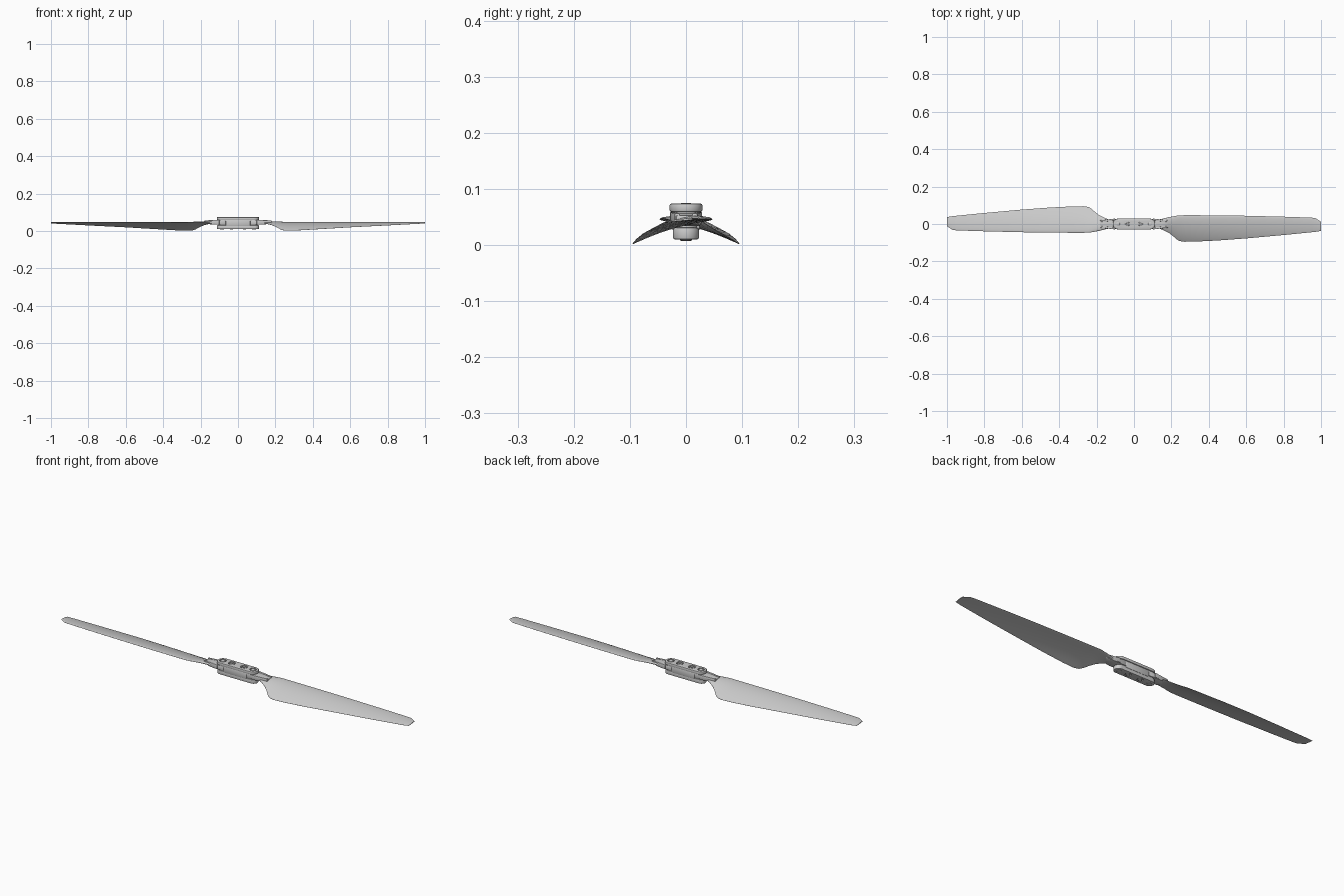
import bpy, bmesh
from math import sin, cos, pi
from mathutils import Matrix

if "Cube" in bpy.data.objects:
    bpy.data.objects.remove(bpy.data.objects["Cube"])


def finish(bm, name, angle=0.6, bevel=0.0):
    bmesh.ops.recalc_face_normals(bm, faces=bm.faces)
    me = bpy.data.meshes.new(name)
    bm.to_mesh(me)
    bm.free()
    ob = bpy.data.objects.new(name, me)
    bpy.context.collection.objects.link(ob)
    bpy.ops.object.select_all(action='DESELECT')
    ob.select_set(True)
    bpy.context.view_layer.objects.active = ob
    if bevel:
        m = ob.modifiers.new("bevel", 'BEVEL')
        m.width, m.segments, m.limit_method = bevel, 2, 'ANGLE'
        bpy.ops.object.modifier_apply(modifier=m.name)
    bpy.ops.object.shade_smooth_by_angle(angle=angle)
    return ob


def loft(rings):
    bm = bmesh.new()
    vs = [[bm.verts.new(p) for p in r] for r in rings]
    n = len(vs[0])
    for a, b in zip(vs, vs[1:]):
        for i in range(n):
            j = (i + 1) % n
            bm.faces.new((a[i], a[j], b[j], b[i]))
    bm.faces.new(vs[0][::-1])
    bm.faces.new(vs[-1])
    return bm


def turned(bm, side):
    # side 1 is the second blade, half a turn about z
    bm.transform(Matrix.Rotation(pi * side, 4, 'Z'))
    return bm


def stadium(half_len, r, z, n=12):
    pts = []
    for s in (1, -1):
        for i in range(n + 1):
            a = -pi / 2 + pi * i / n
            pts.append((s * (half_len - r + r * cos(a)), s * r * sin(a), z))
    return pts


def plate(name, half_len, r, z0, z1, bevel=0.003):
    return finish(loft([stadium(half_len, r, z0), stadium(half_len, r, z1)]), name, bevel=bevel)


def disc(name, x, r, z0, z1, n=32, bevel=0.0):
    bm = loft([[(x + r * cos(2 * pi * i / n), r * sin(2 * pi * i / n), z) for i in range(n)]
               for z in (z0, z1)])
    return finish(bm, name, bevel=bevel)


def cut(ob, cutter):
    m = ob.modifiers.new("cut", 'BOOLEAN')
    m.operation, m.object, m.solver = 'DIFFERENCE', cutter, 'EXACT'
    bpy.context.view_layer.objects.active = ob
    bpy.ops.object.modifier_apply(modifier=m.name)
    bpy.data.objects.remove(cutter)


# Blade stations: x, leading y, leading z, trailing y, trailing z, camber, thickness
stations = [
    (0.08, 0.018, 0.044, -0.018, 0.044, 0.000, 0.020),
    (0.13, 0.023, 0.045, -0.022, 0.043, 0.000, 0.018),
    (0.16, 0.030, 0.047, -0.034, 0.038, 0.002, 0.013),
    (0.185, 0.036, 0.048, -0.047, 0.030, 0.004, 0.010),
    (0.205, 0.040, 0.048, -0.061, 0.021, 0.006, 0.009),
    (0.225, 0.044, 0.048, -0.080, 0.010, 0.008, 0.008),
    (0.243, 0.046, 0.047, -0.091, 0.004, 0.009, 0.008),
    (0.27, 0.047, 0.046, -0.095, 0.002, 0.009, 0.008),
    (0.33, 0.047, 0.046, -0.094, 0.004, 0.009, 0.008),
    (0.45, 0.046, 0.046, -0.088, 0.011, 0.007, 0.007),
    (0.60, 0.044, 0.046, -0.077, 0.020, 0.005, 0.006),
    (0.80, 0.039, 0.046, -0.059, 0.030, 0.003, 0.005),
    (0.95, 0.034, 0.046, -0.044, 0.038, 0.002, 0.004),
    (0.97, 0.031, 0.046, -0.042, 0.039, 0.002, 0.004),
    (1.00, 0.012, 0.046, -0.037, 0.041, 0.001, 0.003),
]


def section(x, ly, lz, ty, tz, camber, thick, n=12):
    def point(t, side):
        h = thick * 0.5 * (max(sin(pi * t ** 0.7), 0.0) ** 0.6 + 0.08)
        return (x, ly + (ty - ly) * t, lz + (tz - lz) * t + camber * 4 * t * (1 - t) + side * h)
    ts = [(1 - cos(pi * i / n)) / 2 for i in range(n + 1)]
    return [point(t, 1) for t in ts] + [point(t, -1) for t in reversed(ts)]


for side, tag in enumerate(("right", "left")):
    finish(turned(loft([section(*s) for s in stations]), side), tag + "_blade", 0.8)

    # Thick root block that tapers into the blade
    rings = []
    for x, w, z0, z1 in ((0.065, 0.024, 0.034, 0.057), (0.12, 0.026, 0.034, 0.057),
                         (0.15, 0.023, 0.036, 0.056), (0.182, 0.018, 0.042, 0.053)):
        rings.append([(x, -w, z0), (x, w, z0), (x, w, z1), (x, -w, z1)])
    finish(turned(loft(rings), side), tag + "_blade_root", bevel=0.003)

    # Side ribs of the root
    for s in (1, -1):
        rib = [[(x, s * y0, z0), (x, s * y1, z0), (x, s * y1, z1), (x, s * y0, z1)]
               for x, y0, y1, z0, z1 in ((0.10, 0.018, 0.029, 0.036, 0.059),
                                         (0.18, 0.011, 0.020, 0.042, 0.057))]
        finish(turned(loft(rib), side), tag + "_root_rib", bevel=0.002)

# Hub clamp plates and the block between them
top = plate("hub_top_plate", 0.113, 0.029, 0.059, 0.074)
plate("hub_top_step", 0.107, 0.024, 0.052, 0.060, 0.001)
bottom = plate("hub_bottom_plate", 0.112, 0.023, 0.010, 0.031)
plate("hub_bottom_step", 0.104, 0.020, 0.030, 0.036, 0.001)
finish(loft([[(s * 0.066, -0.025, 0.026), (s * 0.066, 0.025, 0.026),
              (s * 0.066, 0.025, 0.062), (s * 0.066, -0.025, 0.062)] for s in (-1, 1)]),
       "hub_centre_block", bevel=0.004)

# Recesses, screws and pivot pins
for x in (-0.035, 0.035):
    cut(top, disc("cutter", x, 0.017, 0.066, 0.09))
    cut(bottom, disc("cutter", x, 0.014, -0.01, 0.016))
    screw = disc("hub_screw", x, 0.012, 0.060, 0.073, bevel=0.002)
    cut(screw, disc("cutter", x, 0.006, 0.067, 0.09, n=6))
    disc("hub_screw_end", x, 0.009, 0.007, 0.020, bevel=0.001)
for x in (-0.086, 0.086):
    cut(top, disc("cutter", x, 0.016, 0.069, 0.09))
    disc("pivot_pin", x, 0.011, 0.008, 0.0745, bevel=0.002)
for ob in (top, bottom):
    bpy.ops.object.select_all(action='DESELECT')
    ob.select_set(True)
    bpy.context.view_layer.objects.active = ob
    bpy.ops.object.shade_smooth_by_angle(angle=0.6)
